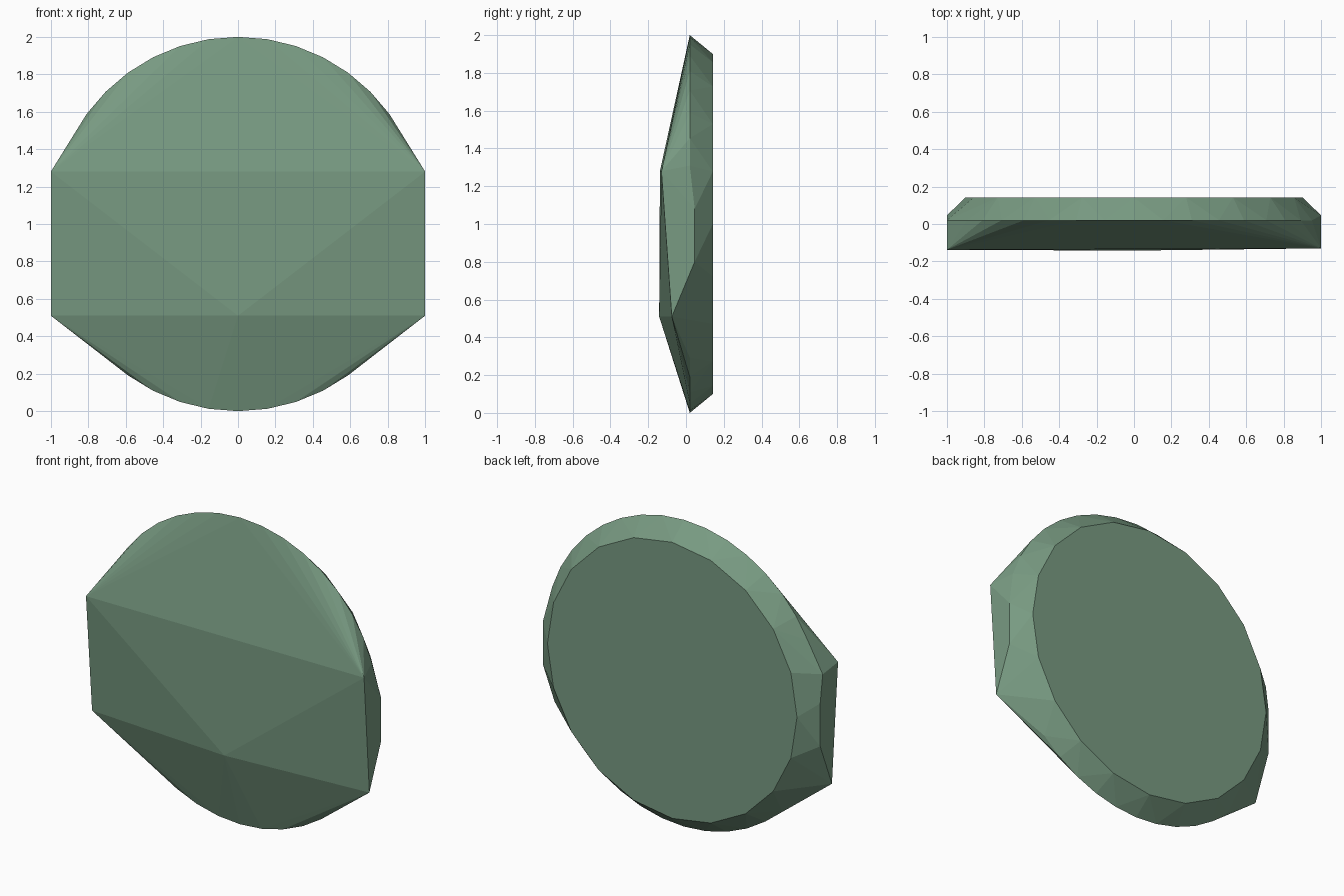
import bpy, bmesh, math

if "Cube" in bpy.data.objects:
    bpy.data.objects.remove(bpy.data.objects["Cube"])

# single flat colour
green = bpy.data.materials.new("muted green")
green.diffuse_color = (0.188, 0.325, 0.223, 1)
green.use_nodes = True
green.node_tree.nodes["Principled BSDF"].inputs["Base Color"].default_value = green.diffuse_color


def ring(radius, y, count):
    """Points on an upright circle centred at z = 1."""
    return [(radius * math.sin(2 * math.pi * i / count), y,
             1 + radius * math.cos(2 * math.pi * i / count)) for i in range(count)]


# flat back disc and wider rim
points = ring(0.9, 0.142, 20) + ring(1.0, 0.02, 40)

# faceted front: upper corners, lower corners and the ridge point between them
points += [(-1, -0.138, 1.28), (1, -0.13, 1.28), (0, -0.142, 0.51)]
for side in (-1, 1):
    points.append((side, -0.075, 0.51))
    # flat side edges
    points += [(side, 0.046, 1.08), (side, 0.046, 0.8)]
points.append((-1, 0.02, 1.26))

# wrap everything in one faceted shell
bm = bmesh.new()
for p in points:
    bm.verts.new(p)
hull = bmesh.ops.convex_hull(bm, input=bm.verts[:])
loose = [v for v in bm.verts if not v.link_faces]
bmesh.ops.delete(bm, geom=loose, context='VERTS')
bmesh.ops.dissolve_limit(bm, angle_limit=math.radians(0.5),
                         verts=bm.verts[:], edges=bm.edges[:])
bmesh.ops.recalc_face_normals(bm, faces=bm.faces[:])

mesh = bpy.data.meshes.new("faceted_disc")
bm.to_mesh(mesh)
bm.free()
mesh.materials.append(green)
disc = bpy.data.objects.new("faceted_disc", mesh)
bpy.context.collection.objects.link(disc)
